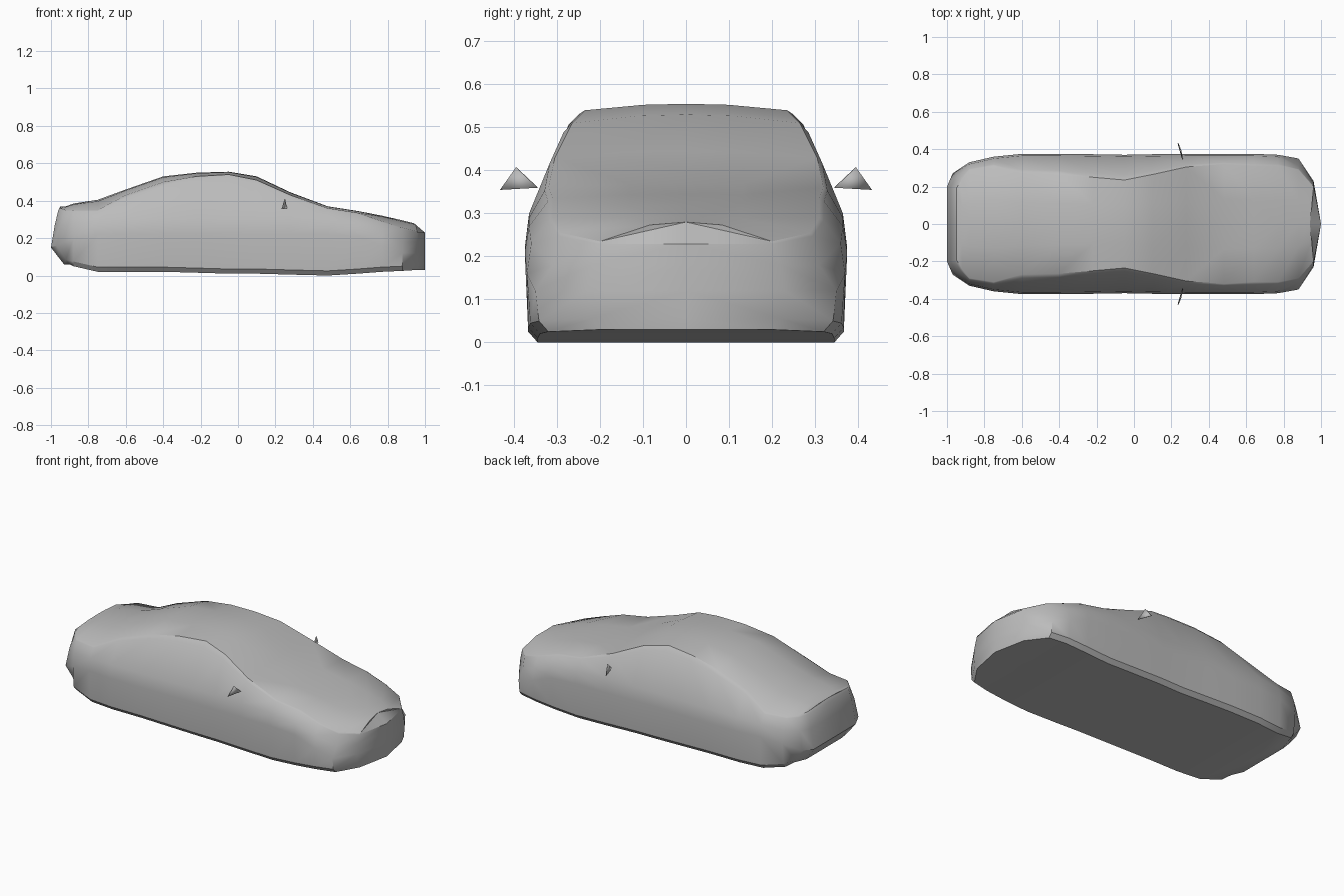
import bpy
import bmesh
import math

cube = bpy.data.objects.get("Cube")
if cube:
    bpy.data.objects.remove(cube, do_unlink=True)

GREY = (0.5, 0.5, 0.5, 1.0)
paint = bpy.data.materials.new("plain grey")
paint.use_nodes = True
paint.diffuse_color = GREY
paint.node_tree.nodes["Principled BSDF"].inputs["Base Color"].default_value = GREY


def make_object(name, bm, angle):
    """Turn a bmesh into a grey object, smooth except at sharp edges."""
    bmesh.ops.recalc_face_normals(bm, faces=bm.faces)
    mesh = bpy.data.meshes.new(name)
    bm.to_mesh(mesh)
    bm.free()
    mesh.materials.append(paint)
    obj = bpy.data.objects.new(name, mesh)
    bpy.context.collection.objects.link(obj)
    bpy.ops.object.select_all(action="DESELECT")
    obj.select_set(True)
    bpy.context.view_layer.objects.active = obj
    bpy.ops.object.shade_smooth_by_angle(angle=math.radians(angle))
    return obj


# Cross-sections from tail to nose: x, floor z, half width, belt z,
# shoulder inset, shoulder z, roof edge y, roof edge z, centre z
SECTIONS = [
    (-1, .06, .2, .15, .0, .27, .19, .36, .37),
    (-.97, .06, .27, .16, .01, .27, .24, .35, .37),
    (-.88, .05, .33, .2, .01, .28, .29, .35, .385),
    (-.75, .02, .36, .22, .01, .29, .31, .35, .405),
    (-.6, .02, .375, .22, .01, .3, .27, .43, .46),
    (-.4, .02, .375, .22, .01, .3, .265, .5, .53),
    (-.22, .015, .373, .22, .01, .3, .25, .53, .55),
    (-.05, .01, .37, .22, .01, .3, .235, .54, .555),
    (.1, .01, .373, .22, .01, .3, .265, .51, .53),
    (.28, .005, .375, .22, .01, .3, .305, .43, .445),
    (.48, .0, .375, .22, .01, .29, .32, .36, .37),
    (.64, .01, .375, .21, .01, .27, .31, .335, .345),
    (.77, .02, .37, .16, .01, .23, .31, .29, .32),
    (.88, .025, .35, .12, .04, .18, .29, .255, .295),
    (.96, .03, .23, .12, .01, .18, .2, .235, .28),
]

# How far each level of the end sections moves along x
TAIL_LEAN = [.07, .07, .05, 0, .02, .04, .05, .05, .05]
NOSE_LEAN = [0, 0, 0, 0, 0, 0, 0, -.01, -.02]


def half_section(row):
    x, floor, width, belt, inset, shoulder, edge_y, edge_z, top = row
    side_y, rise = width - inset, edge_z - shoulder
    profile = [
        (0, floor), (width - .03, floor), (width - .008, floor + .025),
        (width, belt), (side_y, shoulder),
        (edge_y + (side_y - edge_y) * .2, edge_z - rise * .1),
        (edge_y, edge_z), (edge_y * .42, edge_z + (top - edge_z) * .85),
        (0, top),
    ]
    lean = [0] * len(profile)
    if x <= -.97:
        lean = TAIL_LEAN
    elif row is SECTIONS[-1]:
        lean = NOSE_LEAN
    return [(x + d, y, z) for d, (y, z) in zip(lean, profile)]


def cap(bm, ring, bulge):
    """Close one end with quads out to a bulging centre column."""
    top = len(ring) - 1
    column = [ring[0]]
    for level in range(1, top - 2):
        x, y, z = ring[level].co
        column.append(bm.verts.new((x + bulge, 0, z)))
    column.append(ring[top])
    for level in range(1, top - 3):
        bm.faces.new((ring[level], ring[level + 1],
                      column[level + 1], column[level]))
    bm.faces.new((ring[0], ring[1], column[1]))
    last = top - 3
    bm.faces.new((ring[last], ring[last + 1], column[last + 1], column[last]))
    bm.faces.new((ring[top - 2], ring[top - 1], ring[top]))


# Body: loft one half, close both ends, then mirror it
bm = bmesh.new()
rings = [[bm.verts.new(p) for p in half_section(row)] for row in SECTIONS]
for a, b in zip(rings, rings[1:]):
    for i in range(len(a) - 1):
        bm.faces.new((a[i], a[i + 1], b[i + 1], b[i]))
cap(bm, rings[0], 0)
cap(bm, rings[-1], .04)
bmesh.ops.mirror(bm, geom=bm.verts[:] + bm.edges[:] + bm.faces[:],
                 axis="Y", merge_dist=.0005)
make_object("car_body", bm, 35)

# Door mirrors: slim triangular plates beside the windscreen
for side, name in ((1, "left_mirror"), (-1, "right_mirror")):
    bm = bmesh.new()
    corners = [(.26, .345, .36), (.235, .432, .355), (.25, .395, .407)]
    bm.faces.new([bm.verts.new((x, y * side, z)) for x, y, z in corners])
    plate = make_object(name, bm, 30)
    solid = plate.modifiers.new("thickness", "SOLIDIFY")
    solid.thickness = .005
    solid.offset = 0
